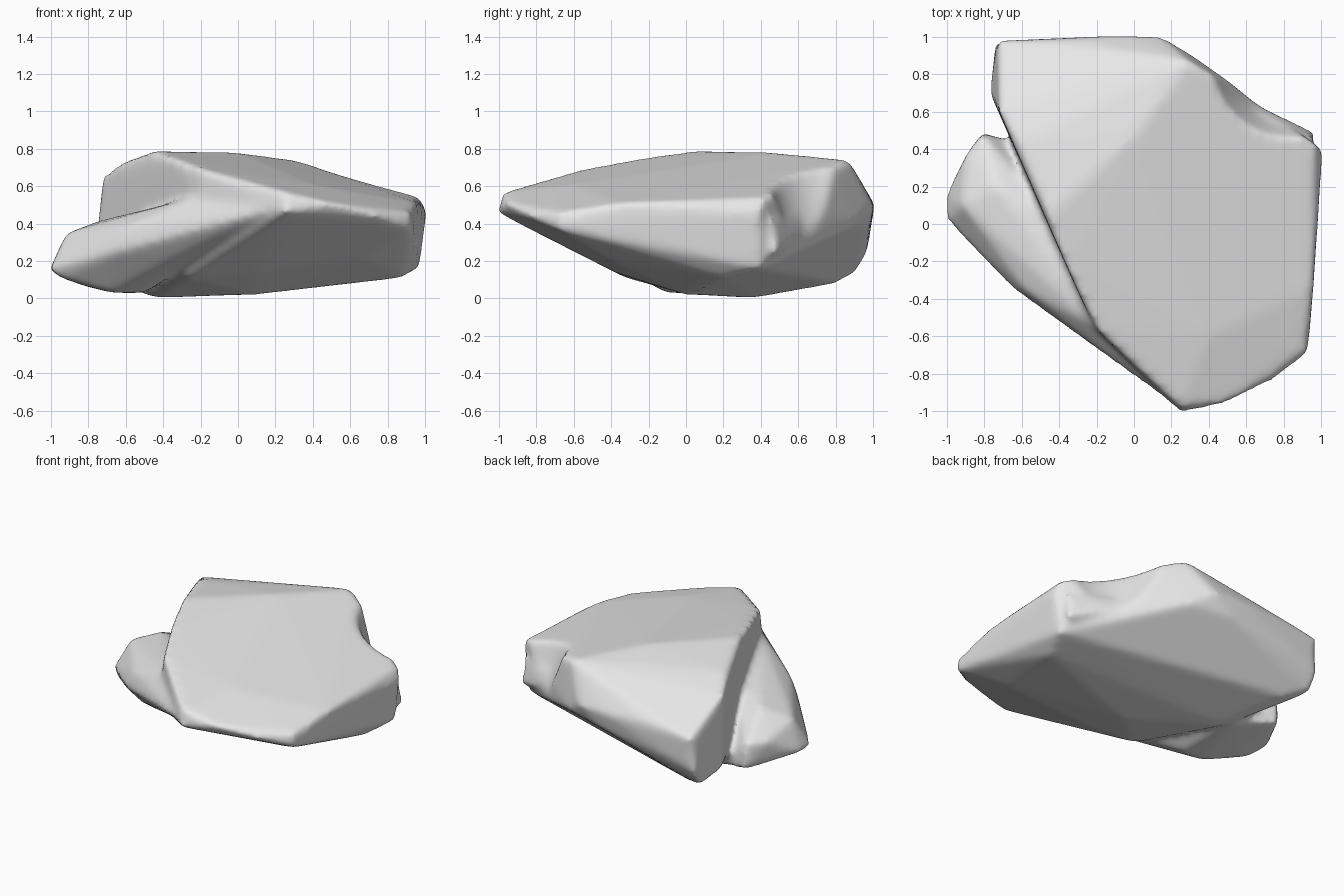
import bpy
import bmesh
import math

cube = bpy.data.objects.get("Cube")
if cube:
    bpy.data.objects.remove(cube, do_unlink=True)

stone = bpy.data.materials.new("grey stone")
stone.use_nodes = True
stone.diffuse_color = (0.8, 0.8, 0.8, 1)
stone.node_tree.nodes["Principled BSDF"].inputs["Base Color"].default_value = stone.diffuse_color


def add_object(name, bm):
    """Turn a bmesh into a scene object with the stone material."""
    bmesh.ops.recalc_face_normals(bm, faces=bm.faces)
    mesh = bpy.data.meshes.new(name)
    bm.to_mesh(mesh)
    bm.free()
    mesh.materials.append(stone)
    obj = bpy.data.objects.new(name, mesh)
    bpy.context.collection.objects.link(obj)
    return obj


def boulder(name, corners):
    """Build one convex chunk of stone from its corner points."""
    bm = bmesh.new()
    for corner in corners:
        bm.verts.new(corner)
    hull = bmesh.ops.convex_hull(bm, input=bm.verts)
    loose = set(hull["geom_interior"]) | set(hull["geom_unused"])
    bmesh.ops.delete(bm, geom=[g for g in loose if isinstance(g, bmesh.types.BMVert)],
                     context="VERTS")
    return add_object(name, bm)


# Main slab: tilted top with a diagonal fold, sharp front ridge, worn front corner
slab_top = [
    (-.62, .43, .73), (-.46, .04, .79), (-.35, -.25, .75), (-.19, -.57, .69),
    (.25, -.98, .57), (0, .47, .78), (.3, .87, .74), (.45, .78, .69),
    (.97, .43, .54), (.96, -.35, .51), (.92, -.68, .46), (.4, -.6, .61),
    (.5, -.96, .51), (-.72, .6, .66),
]
slab_sides = [
    (1.01, .39, .46), (.93, -.69, .37), (.74, -.84, .44), (.25, -1.01, .46),
    (-.05, 1.01, .5), (.15, 1, .5), (-.35, .99, .52), (-.73, .98, .48),
    (-.74, .97, .25), (-.77, .7, .18), (-.45, 0, .46), (-.21, -.56, .54),
]
# Belly: undercut below the nose, rising steeply to the back edge
slab_base = [
    (.88, .2, .11), (.97, .4, .16), (.4, .1, .06), (.1, 0, .02),
    (.1, .3, .07), (-.45, .36, 0), (-.6, .8, .08), (-.74, .9, .13),
    (0, .98, .38), (.3, .91, .4), (.8, -.5, .27), (.7, -.42, .21),
    (.2, -.52, .26), (.1, -.38, .14), (-.28, -.32, .11),
]
rock = boulder("rock", slab_top + slab_sides + slab_base)

# Low side lobe running into the front ridge
lobe = boulder("side_lobe", [
    (-1.01, .15, .15), (-1, .02, .16), (-.92, .1, .35), (-.9, .37, .28),
    (-.81, .48, .28), (-.73, .2, .42), (-.58, -.36, .39), (-.4, -.5, .39),
    (-.2, -.55, .55), (-.4, 0, .46), (-.66, -.34, .25), (-.95, 0, .11),
    (-.8, .1, .06), (-.68, -.1, .03), (-.5, -.1, .03), (-.5, .4, .03),
    (-.81, .49, .1), (-.38, -.44, .22), (0, -.8, .41), (.2, -.96, .48),
])

# Small steep spur under the back corner
spur = boulder("back_spur", [
    (.56, .65, .35), (.66, .64, .34), (.62, .62, .44), (.97, .49, .24),
    (.96, .46, .42), (.9, .3, .14), (.5, .4, .2), (.6, .4, .5), (.9, .3, .48),
])

# Flared scoop worn out of the back corner
bm = bmesh.new()
bmesh.ops.create_cone(bm, cap_ends=True, segments=32, radius1=.24, radius2=.6, depth=.9)
scoop = add_object("scoop_cutter", bm)
scoop.location = (.88, .87, .6)

helpers = {scoop: "DIFFERENCE", lobe: "UNION", spur: "UNION"}
for helper, operation in helpers.items():
    helper.hide_render = True
    cut = rock.modifiers.new(helper.name, "BOOLEAN")
    cut.object = helper
    cut.operation = operation
    cut.solver = "EXACT"

# Weather the joined chunks into one continuous surface
remesh = rock.modifiers.new("weld", "REMESH")
remesh.mode = "VOXEL"
remesh.voxel_size = .02
soften = rock.modifiers.new("weather", "SMOOTH")
soften.factor = .5
soften.iterations = 16

bpy.ops.object.select_all(action="DESELECT")
rock.select_set(True)
bpy.context.view_layer.objects.active = rock
bpy.ops.object.convert(target="MESH")
for helper in helpers:
    bpy.data.objects.remove(helper, do_unlink=True)

rock.data.materials.clear()
rock.data.materials.append(stone)
for face in rock.data.polygons:
    face.material_index = 0
bpy.ops.object.shade_smooth_by_angle(angle=math.radians(60))
